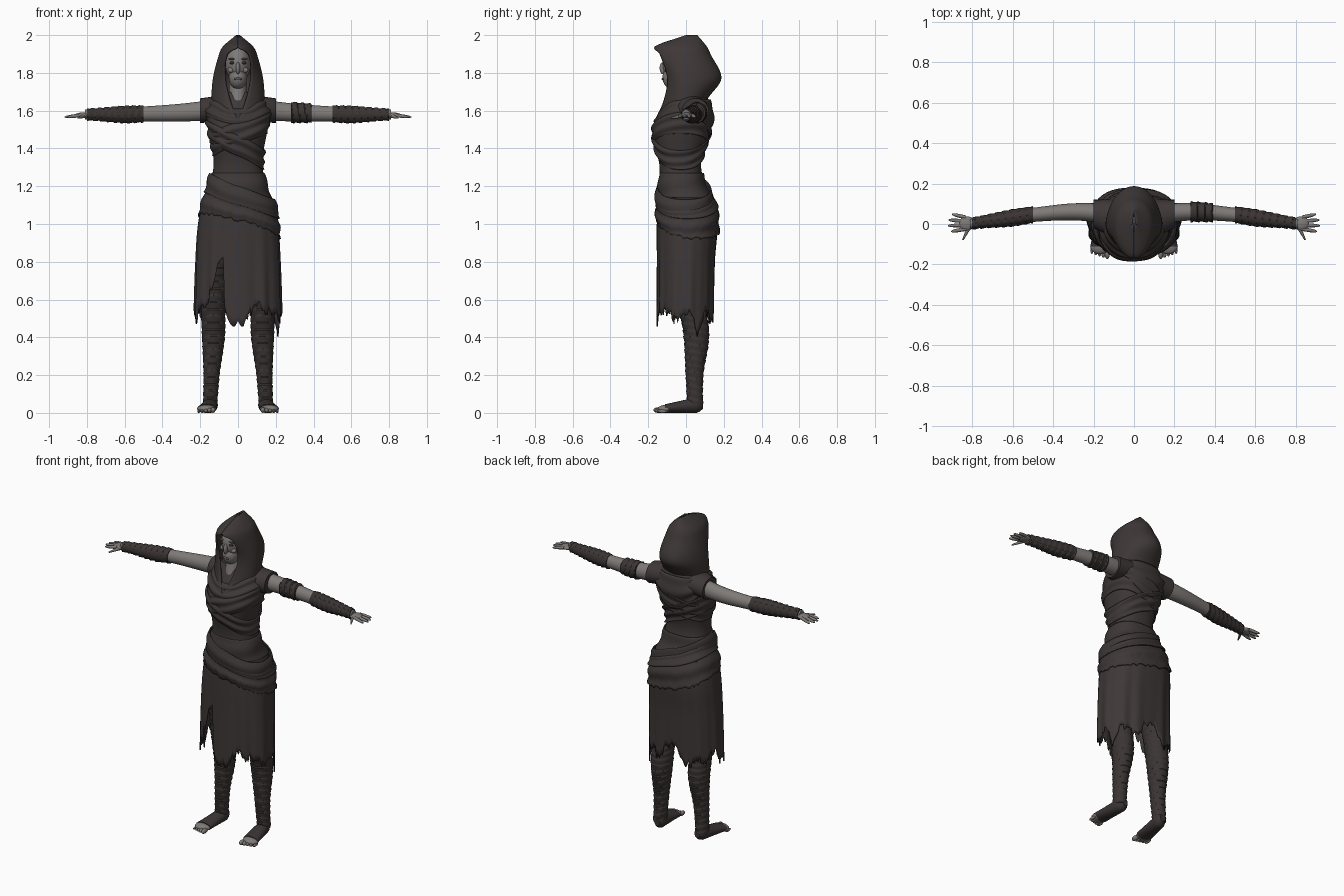
import bpy, bmesh, math, random
from math import sin, cos, pi, radians

random.seed(4)
if "Cube" in bpy.data.objects:
    bpy.data.objects.remove(bpy.data.objects["Cube"])


def material(name, red, green, blue):
    mat = bpy.data.materials.new(name)
    mat.use_nodes = True
    mat.diffuse_color = (red, green, blue, 1)
    shader = mat.node_tree.nodes["Principled BSDF"]
    shader.inputs["Base Color"].default_value = mat.diffuse_color
    shader.inputs["Roughness"].default_value = 0.9
    return mat


CLOTH = material("dark cloth", .048, .039, .038)
WRAP = material("bandage cloth", .043, .035, .034)
SKIN = material("grey skin", .21, .195, .185)
DARK = material("eye shadow", .03, .025, .025)
LIP = material("lips", .12, .1, .095)
SIDES = (("left", 1), ("right", -1))
made = []


def around(count):
    return [2 * pi * i / count for i in range(count)]


def skin_rows(name, rows, mat, closed=True, caps=False, thick=0):
    """Join equally long rows of points into one surface."""
    bm = bmesh.new()
    verts = [[bm.verts.new(point) for point in row] for row in rows]
    count = len(rows[0])
    for upper, lower in zip(verts, verts[1:]):
        for i in range(count if closed else count - 1):
            j = (i + 1) % count
            bm.faces.new((upper[i], upper[j], lower[j], lower[i]))
    if caps:
        bm.faces.new(verts[0])
        bm.faces.new(verts[-1])
    bmesh.ops.recalc_face_normals(bm, faces=bm.faces)
    mesh = bpy.data.meshes.new(name)
    bm.to_mesh(mesh)
    bm.free()
    mesh.materials.append(mat)
    ob = bpy.data.objects.new(name, mesh)
    bpy.context.collection.objects.link(ob)
    if thick:
        solid = ob.modifiers.new("thickness", "SOLIDIFY")
        solid.thickness = thick
        solid.offset = -1
    made.append(ob)


def smooth(table, t):
    """Values of a profile at t, on a smooth curve through its rows."""
    last = len(table) - 1
    t = min(max(t, table[0][0]), table[last][0])
    k = next(i for i in range(last) if t <= table[i + 1][0])
    before, a, b, after = (table[min(max(k + d, 0), last)] for d in (-1, 0, 1, 2))
    span = b[0] - a[0]
    f = (t - a[0]) / span
    values = []
    for p, q, r, s in list(zip(before, a, b, after))[1:]:
        start = (r - p) / (b[0] - before[0]) * span
        end = (s - q) / (after[0] - a[0]) * span
        ease = f * f * (3 - 2 * f)
        values.append(q + (r - q) * ease + f * (1 - f) * (start * (1 - f) - end * f))
    return values


def tube(name, ring, low, high, axis, mat, side=1, steps=12, grow=0, ridge=0, count=24):
    """Elliptic rings along an axis; ring gives two centres and two radii."""
    rows = []
    for k in range(steps + 1):
        t = low + (high - low) * k / steps
        centre_a, centre_b, radius_a, radius_b = ring(t)
        row = []
        for w in around(count):
            # overlapping bandage turns that climb at a slant
            extra = grow + ridge * ((t / .036 + .3 * sin(w)) % 1)
            a = centre_a + (radius_a + extra) * cos(w)
            b = centre_b + (radius_b + extra) * sin(w)
            x, y, z = {"x": (t, a, b), "y": (a, t, b), "z": (a, b, t)}[axis]
            row.append((x * side, y, z))
        rows.append(row)
    skin_rows(name, rows, mat, caps=True)


def ball(name, centre, size, mat, count=18):
    rows = []
    for k in range(count // 2 + 1):
        tilt = pi * (k + .2) / (count // 2 + .4)
        unit = [(sin(tilt) * cos(w), sin(tilt) * sin(w), cos(tilt)) for w in around(count)]
        rows.append([[c + s * u for c, s, u in zip(centre, size, point)] for point in unit])
    skin_rows(name, rows, mat, caps=True)


# Figure silhouette: height, half width, front, back
BODY = [(.3, .23, -.15, .14), (.8, .22, -.15, .15), (1.05, .2, -.15, .16), (1.3, .13, -.14, .08),
        (1.5, .155, -.175, .13), (1.6, .165, -.13, .14), (1.7, .1, -.07, .1)]


def body_point(w, z, offset=0):
    half, front, back = smooth(BODY, z)

    def squared(value):
        return math.copysign(abs(value) ** .85, value)

    x = (half + offset) * squared(cos(w))
    y = (front + back) / 2 + ((back - front) / 2 + offset) * squared(sin(w))
    return x, y, z


def drape(name, top, bottom, offset, folds=0, pleat=0, count=96, steps=14):
    """Cloth band lying on the body between two heights given by direction."""
    columns = [(w, top(w), bottom(w)) for w in around(count)]
    rows = []
    for k in range(steps + 1):
        v = k / steps
        row = []
        for w, high, low in columns:
            out = offset + pleat * v * (sin(11 * w) + .6 * sin(17 * w))
            if folds:
                out += .005 * sin(folds * 2 * pi * v + 1.5 * sin(w))
            row.append(body_point(w, high + (low - high) * v, out))
        rows.append(row)
    skin_rows(name, rows, CLOTH, thick=.007)


# Torso
skin_rows("torso", [[body_point(w, 1 + k / 50) for w in around(64)] for k in range(36)],
          CLOTH, caps=True)


# Torn skirt with a long side tip and an open slit at the front right
def torn_hem(w):
    hem = .53 + .03 * sin(5 * w) + .025 * sin(9 * w) + random.uniform(-.03, .03)
    hem -= .14 * math.exp(-((w - .35) / .15) ** 2)
    slit = (w - 3.6) / .85
    return hem + .33 * slit ** 2 if 0 < slit < 1 else hem


drape("skirt", lambda w: 1.1, torn_hem, offset=.004, pleat=.004, count=144)

# Sashes round waist and hips
drape("hip_sash", lambda w: 1.16 - .08 * cos(w),
      lambda w: .99 - .06 * cos(w) - .03 * sin(w) + random.uniform(-.008, .008),
      offset=.012, folds=2)
drape("upper_hip_sash", lambda w: 1.2 - .07 * cos(w), lambda w: 1.1 - .07 * cos(w),
      offset=.018, folds=1)
drape("waist_wrap", lambda w: 1.27, lambda w: 1.14, offset=.006, folds=1)

# Crossed chest wraps and shoulder cowl
drape("chest_wrap_left", lambda w: 1.54 + .06 * cos(w), lambda w: 1.42 + .06 * cos(w),
      offset=.006, folds=2)
drape("chest_wrap_right", lambda w: 1.47 - .08 * cos(w), lambda w: 1.36 - .07 * cos(w),
      offset=.009, folds=2)
drape("shoulder_cowl", lambda w: 1.66 - .05 * max(0, -sin(w)) ** 6,
      lambda w: 1.57 - .12 * max(0, sin(w)) ** 3 - .04 * max(0, -sin(w)) ** 3,
      offset=.007, folds=2)

# Hood: height, half width, back, front edge, half gap of the opening
HOOD = [(1.55, .13, .12, -.165, 0), (1.65, .14, .11, -.12, .04), (1.77, .133, .187, -.1, .068),
        (1.9, .1, .13, -.14, .06), (1.94, .08, .11, -.165, 0), (2, .01, .06, 0, 0)]
hood_rows = []
for k in range(46):
    z = 1.55 + k / 100
    half, back, front, gap = smooth(HOOD, z)
    end = pi - math.asin(min(max(gap, .001) / half, 1))
    row = []
    for i in range(-24, 25):
        turn = end * i / 24
        depth = cos(turn)
        y = back * depth if depth > 0 else front * depth / cos(end)
        row.append((half * sin(turn), y, z))
    hood_rows.append(row)
skin_rows("hood", hood_rows, CLOTH, closed=False, thick=.01)

# Head, neck and face
ball("skull", (0, -.035, 1.85), (.068, .09, .1), SKIN, count=28)
ball("jaw", (0, -.065, 1.775), (.048, .06, .062), SKIN, count=28)
tube("neck", lambda z: (0, -.05 + (z - 1.6) / 5, .047, .06), 1.54, 1.75, "z", SKIN)
ball("nose", (0, -.122, 1.825), (.012, .018, .032), SKIN)
ball("lips", (0, -.122, 1.768), (.021, .007, .007), LIP)
for name, side in SIDES:
    ball(name + "_eye", (.028 * side, -.112, 1.853), (.017, .009, .008), DARK)
    ball(name + "_brow", (.03 * side, -.112, 1.873), (.021, .009, .005), LIP)
    ball(name + "_cheek", (.037 * side, -.098, 1.815), (.018, .014, .015), SKIN)

# Limb profiles: position, two centres, radius
ARM = [(.1, .05, 1.605, .05), (.3, .06, 1.59, .042), (.5, .045, 1.583, .035),
       (.6, .03, 1.58, .036), (.75, .01, 1.58, .025), (.81, 0, 1.58, .023)]
LEG = [(0, .15, .05, .034), (.2, .14, .045, .04), (.4, .13, .055, .058),
       (.6, .13, .03, .064), (1, .1, 0, .09)]


def limb(profile):
    def ring(t):
        a, b, radius = smooth(profile, t)
        return a, b, radius, radius * 1.12
    return ring


def foot_ring(y):
    f = (.09 - y) / .2
    heel = min(1, .5 + 4 * f)
    height = .045 - .022 * f
    return .14 + .025 * f, height, (.035 + .016 * f) * heel, height * heel


def sleeve_ring(x):
    return x / 4, 1.62 - x / 10, .12 - x / 4, .075 - x / 20


for name, side in SIDES:
    tube(name + "_arm", limb(ARM), .1, .81, "x", SKIN, side, steps=40)
    tube(name + "_forearm_wrap", limb(ARM), .5, .8, "x", WRAP, side, steps=50, grow=.003, ridge=.006)
    tube(name + "_sleeve_edge", sleeve_ring, .05, .2, "x", CLOTH, side)
    ball(name + "_palm", (.825 * side, .003, 1.575), (.04, .036, .015), SKIN)
    for i in range(4):
        root = .019 * (i - 1.3)
        tip = .92 - .008 * (i - 1.4) ** 2

        def finger_ring(x):
            f = (x - .83) / (tip - .83)
            radius = .0095 * math.sqrt(1.05 - f ** 4)
            return root * (1 + f / 2), 1.576 - .01 * f, radius, radius

        tube(f"{name}_finger_{i + 1}", finger_ring, .83, tip, "x", SKIN, side, count=10)
    tube(name + "_thumb", lambda y: (.806 - y / 2, 1.575 + y / 6, .014 + y / 8, .014 + y / 8),
         -.08, 0, "y", SKIN, side, count=10)
    tube(name + "_leg", limb(LEG), .04, 1, "z", WRAP, side, steps=150, ridge=.005)
    tube(name + "_foot", foot_ring, .09, -.11, "y", WRAP, side)
    ball(name + "_forefoot", (.167 * side, -.11, .021), (.05, .04, .021), SKIN)
    for i in range(5):
        radius = .015 - .0015 * i
        ball(f"{name}_toe_{i + 1}", ((.132 + .019 * i) * side, -.147 + .006 * i, radius),
             (radius * .85, .026, radius), SKIN)
tube("left_upper_arm_band", limb(ARM), .28, .39, "x", WRAP, steps=24, grow=.004, ridge=.007)

# Smooth shading with sharp folds kept
bpy.ops.object.select_all(action="DESELECT")
for ob in made:
    ob.select_set(True)
bpy.context.view_layer.objects.active = made[0]
bpy.ops.object.shade_smooth_by_angle(angle=radians(40))
